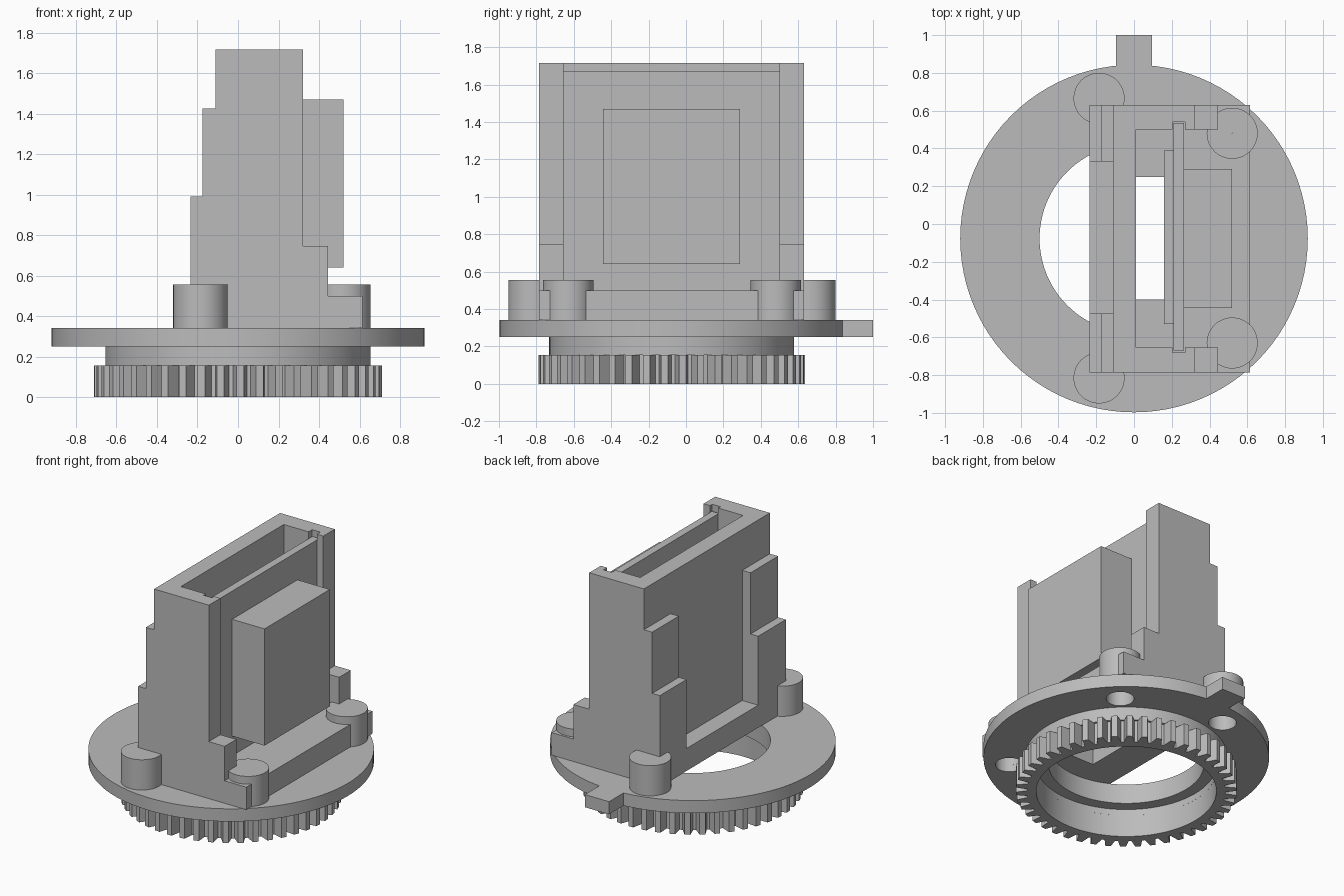
import bpy, bmesh, math
from mathutils import Vector

if "Cube" in bpy.data.objects:
    bpy.data.objects.remove(bpy.data.objects["Cube"])

AXIS_Y = -0.077            # centre of the round base
BOSSES = [(-0.185, 0.665), (-0.185, -0.815), (0.52, 0.48), (0.52, -0.63)]

grey = bpy.data.materials.new("plain_grey")
grey.use_nodes = True
grey.diffuse_color = (0.5, 0.5, 0.5, 1)
grey.node_tree.nodes["Principled BSDF"].inputs["Base Color"].default_value = (0.5, 0.5, 0.5, 1)


def finish(name, bm):
    bmesh.ops.recalc_face_normals(bm, faces=bm.faces)
    mesh = bpy.data.meshes.new(name)
    bm.to_mesh(mesh)
    bm.free()
    mesh.materials.append(grey)
    obj = bpy.data.objects.new(name, mesh)
    bpy.context.collection.objects.link(obj)
    return obj


def activate(obj):
    bpy.ops.object.select_all(action='DESELECT')
    obj.select_set(True)
    bpy.context.view_layer.objects.active = obj


def smooth(obj):
    activate(obj)
    bpy.ops.object.shade_smooth_by_angle(angle=math.radians(30))


def prism(name, points, depth):
    """Extrude a flat outline along a vector."""
    bm = bmesh.new()
    face = bm.faces.new([bm.verts.new(p) for p in points])
    new = bmesh.ops.extrude_face_region(bm, geom=[face])["geom"]
    verts = [g for g in new if isinstance(g, bmesh.types.BMVert)]
    bmesh.ops.translate(bm, verts=verts, vec=Vector(depth))
    return finish(name, bm)


def box(name, x, y, z):
    outline = [(x[0], y[0], z[0]), (x[1], y[0], z[0]), (x[1], y[1], z[0]), (x[0], y[1], z[0])]
    return prism(name, outline, (0, 0, z[1] - z[0]))


def lathe(name, profile, centre, steps, closed=True):
    """Spin an (r, z) profile about a vertical axis."""
    bm = bmesh.new()
    rings = []
    for i in range(steps):
        a = math.tau * i / steps
        rings.append([bm.verts.new((centre[0] + r * math.cos(a), centre[1] + r * math.sin(a), z))
                      for r, z in profile])
    n = len(profile)
    for i in range(steps):
        a, b = rings[i], rings[(i + 1) % steps]
        for j in range(n if closed else n - 1):
            k = (j + 1) % n
            bm.faces.new((a[j], b[j], b[k], a[k]))
    if not closed:
        bm.faces.new([r[0] for r in rings])
        bm.faces.new([r[-1] for r in rings])
    return finish(name, bm)


def cut(obj, cutters):
    for cutter in cutters:
        mod = obj.modifiers.new("cut", 'BOOLEAN')
        mod.operation = 'DIFFERENCE'
        mod.solver = 'EXACT'
        mod.object = cutter
        activate(obj)
        bpy.ops.object.modifier_apply(modifier=mod.name)
        bpy.data.objects.remove(cutter)


def boss_cutters():
    return [lathe("boss_cutter", [(0.09, 0.2), (0.09, 0.5)], c, 32, False) for c in BOSSES]


# Round base with stepped bore and neck
base = lathe("base_ring", [(0.5, 0.2), (0.58, 0.2), (0.58, 0.155), (0.655, 0.155), (0.655, 0.25),
                           (0.92, 0.25), (0.92, 0.34), (0.5, 0.34)], (0, AXIS_Y), 96)
cut(base, boss_cutters())
smooth(base)
box("index_tab", (-0.095, 0.095), (0.8, 1.0), (0.25, 0.34))

# Toothed ring under the base
TEETH = 46
bm = bmesh.new()
columns = []
for t in range(TEETH):
    for frac, r in ((0, 0.64), (0.22, 0.64), (0.42, 0.712), (0.8, 0.712)):
        a = math.tau * (t + frac) / TEETH
        columns.append([bm.verts.new((q * math.cos(a), AXIS_Y + q * math.sin(a), z))
                        for q, z in ((0.58, 0), (r, 0), (r, 0.155), (0.58, 0.155))])
for i, a in enumerate(columns):
    b = columns[(i + 1) % len(columns)]
    for j in range(4):
        k = (j + 1) % 4
        bm.faces.new((a[j], b[j], b[k], a[k]))
smooth(finish("gear_ring", bm))

# Hollow screw bosses
for i, c in enumerate(BOSSES):
    cup = [(0.09, 0.3), (0.135, 0.3), (0.135, 0.555), (0.001, 0.555), (0.001, 0.5), (0.09, 0.5)]
    smooth(lathe(f"screw_boss_{i + 1}", cup, c, 48))

# Upright holder: stepped side outline, then hollowed
outline = [(-0.235, 0.34), (-0.235, 0.99), (-0.175, 0.99), (-0.175, 1.425), (-0.11, 1.425),
           (-0.11, 1.715), (0.32, 1.715), (0.32, 0.745), (0.445, 0.745), (0.445, 0.5),
           (0.615, 0.5), (0.615, 0.34)]
holder = prism("holder_body", [(x, -0.785, z) for x, z in outline], (0, 1.415, 0))
cut(holder, [
    box("rear_recess", (-0.4, -0.11), (-0.475, 0.33), (0.5, 2)),
    box("front_cavity", (0.01, 0.8), (-0.655, 0.5), (0.5, 2)),
    box("board_slot", (0.205, 0.27), (-0.68, 0.54), (0.5, 2)),
    box("floor_opening", (0.01, 0.2), (-0.4, 0.25), (0.2, 0.6)),
] + boss_cutters())

# Board in the slot with its parts
box("board", (0.21, 0.265), (-0.67, 0.535), (0.5, 1.67))
box("rear_component", (0.16, 0.21), (-0.53, 0.39), (0.52, 1.55))
box("front_block", (0.265, 0.52), (-0.445, 0.29), (0.64, 1.47))
